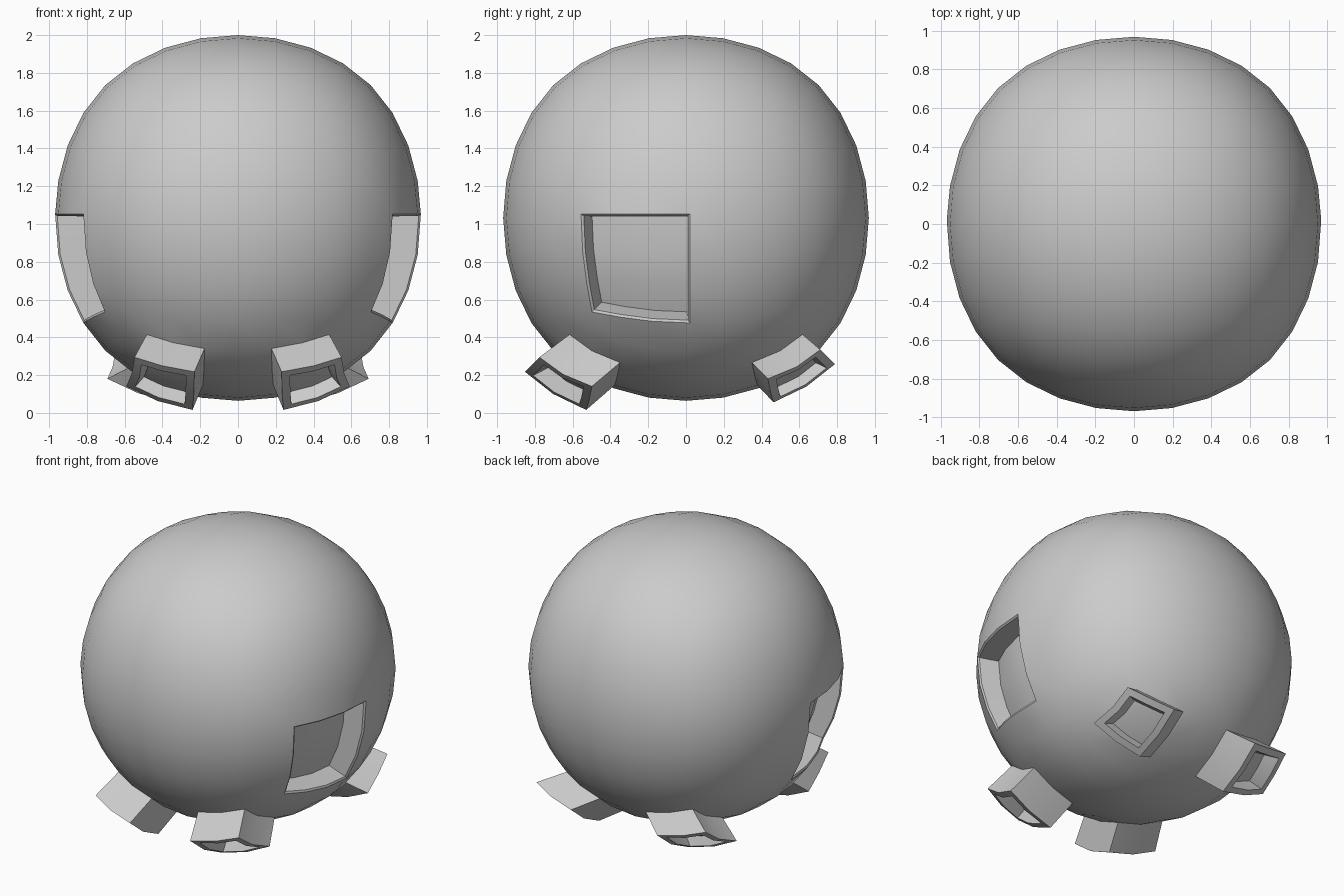
import bpy, bmesh
from mathutils import Vector

if "Cube" in bpy.data.objects:
    bpy.data.objects.remove(bpy.data.objects["Cube"])

R = 0.968            # face-centre radius of the rounded cube
CZ = 2.0 - R         # height of the body centre

# Body: a cube rounded into a ball by subdivision
bpy.ops.mesh.primitive_cube_add(size=2 * R / 0.8395)
body = bpy.context.object
body.name = "round_body"
mod = body.modifiers.new("round", 'SUBSURF')
mod.levels = mod.render_levels = 3
bpy.ops.object.modifier_apply(modifier=mod.name)

bm = bmesh.new()
bm.from_mesh(body.data)


def pick(test):
    return [f for f in bm.faces if test(f.calc_center_median())]


def verts_of(faces):
    return list({v for f in faces for v in f.verts})


def step(faces, thickness=0.0005):
    """Add a ring round the patch and return the patch's own vertices."""
    bmesh.ops.inset_region(bm, faces=faces, thickness=thickness,
                           use_even_offset=True, use_boundary=True)
    return verts_of(faces)


def shift(verts, delta, scale):
    mid = sum((v.co for v in verts), Vector()) / len(verts)
    for v in verts:
        v.co = mid + (v.co - mid) * scale + delta


def window_test(s):
    return lambda c: (c.x * s > max(abs(c.y), abs(c.z))
                      and -0.72 * abs(c.x) < c.y < 0
                      and -0.72 * abs(c.x) < c.z < 0)


def foot_test(sx, sy):
    return lambda c: (-c.z > max(abs(c.x), abs(c.y))
                      and 0.2 < c.x * sx / -c.z < 0.74
                      and c.y * sy / -c.z > 0.44)


windows = [pick(window_test(s)) for s in (-1, 1)]
feet = [(sx, sy, pick(foot_test(sx, sy))) for sx in (-1, 1) for sy in (-1, 1)]

# Side windows: recessed patches with a narrow rim
for faces in windows:
    for v in verts_of(faces):
        if abs(v.co.y) < 0.001:
            v.co.y = 0.02
        if abs(v.co.z) < 0.001:
            v.co.z = 0.02
    for v in step(faces, 0.01):
        v.co *= 0.99
    for v in step(faces):
        v.co.x *= 0.85
        v.co.y *= 0.92
        v.co.z *= 0.92

# Feet: slanted square nozzles with hollow ends
for sx, sy, faces in feet:
    d = Vector((0.06, 0.155, 0.125)) if sy < 0 else Vector((0.16, 0.09, 0.085))
    delta = Vector((d.x * sx, d.y * sy, -d.z))
    shift(step(faces), delta, 1.04)
    step(faces, 0.045)
    shift(step(faces), -0.4 * delta, 0.85)

bmesh.ops.recalc_face_normals(bm, faces=bm.faces)
bmesh.ops.translate(bm, verts=bm.verts, vec=(0, 0, CZ))
bm.to_mesh(body.data)
bm.free()
bpy.ops.object.shade_smooth_by_angle(angle=0.44)
